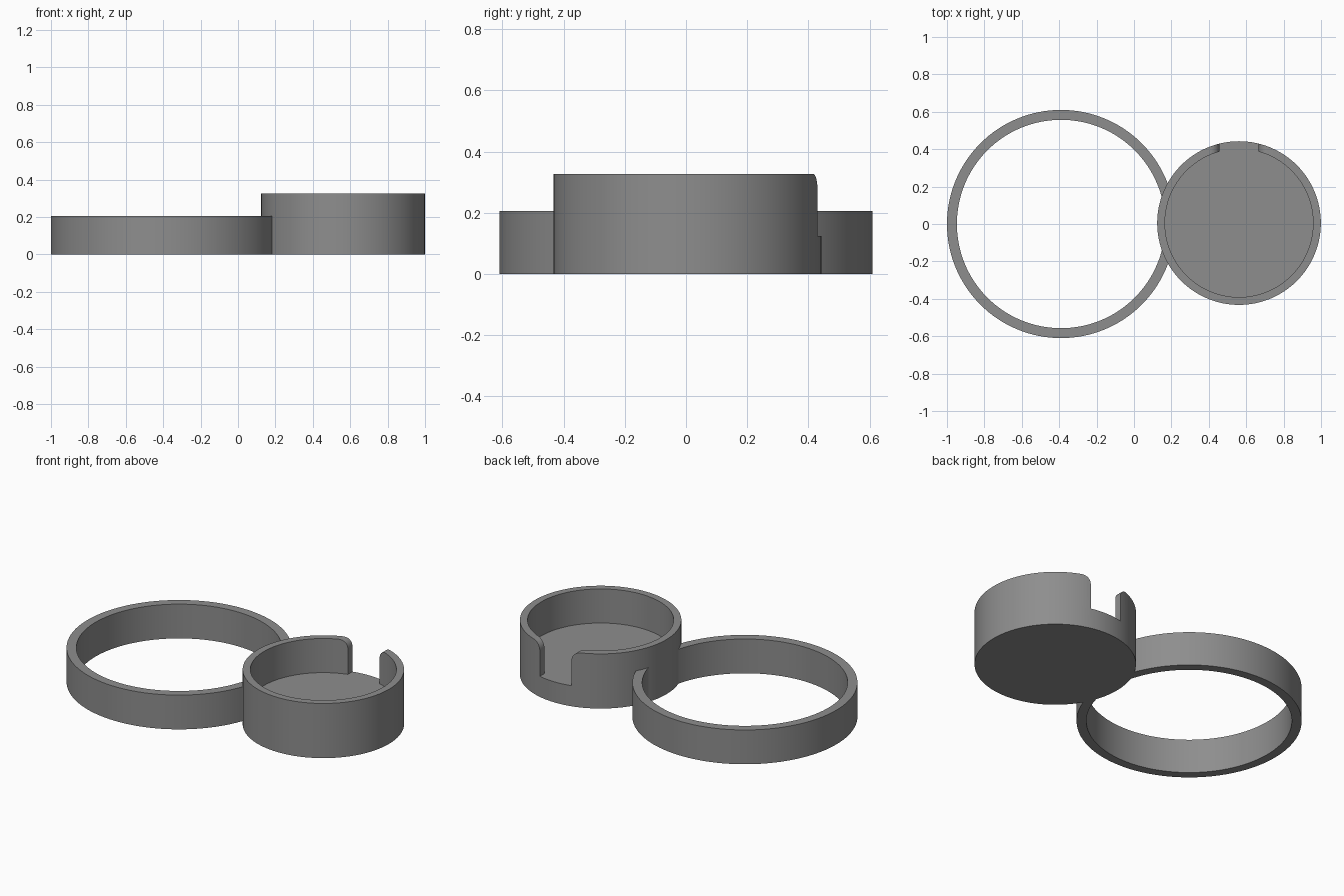
import bpy, bmesh, math

if "Cube" in bpy.data.objects:
    bpy.data.objects.remove(bpy.data.objects["Cube"])

SEG = 128
RING_X, RING_R, RING_IN, RING_H = -0.39, 0.61, 0.557, 0.205
CUP_X, CUP_Y, CUP_R, CUP_IN, CUP_H = 0.5615, 0.005, 0.4375, 0.396, 0.327
FLOOR = 0.123
SLOT, FILLET = 0.105, 0.05      # half width and top corner rounding

grey = bpy.data.materials.new("grey")
grey.diffuse_color = (0.27, 0.27, 0.27, 1)
grey.use_nodes = True
grey.node_tree.nodes["Principled BSDF"].inputs["Base Color"].default_value = grey.diffuse_color


def prism(name, pts, to3d, shift):
    """Extrude a closed 2D outline into a solid."""
    bm = bmesh.new()
    face = bm.faces.new([bm.verts.new(to3d(a, b)) for a, b in pts])
    ext = bmesh.ops.extrude_face_region(bm, geom=[face])
    verts = [v for v in ext["geom"] if isinstance(v, bmesh.types.BMVert)]
    bmesh.ops.translate(bm, verts=verts, vec=shift)
    bmesh.ops.recalc_face_normals(bm, faces=bm.faces)
    mesh = bpy.data.meshes.new(name)
    bm.to_mesh(mesh)
    bm.free()
    mesh.materials.append(grey)
    ob = bpy.data.objects.new(name, mesh)
    bpy.context.collection.objects.link(ob)
    return ob


def cylinder(name, x, y, r, z0, z1):
    pts = [(x + r * math.cos(math.tau * i / SEG), y + r * math.sin(math.tau * i / SEG))
           for i in range(SEG)]
    return prism(name, pts, lambda a, b: (a, b, z0), (0, 0, z1 - z0))


def carve(ob, cutters):
    """Subtract the cutters, apply, remove them and smooth the curved sides."""
    bpy.ops.object.select_all(action='DESELECT')
    bpy.context.view_layer.objects.active = ob
    ob.select_set(True)
    for c in cutters:
        mod = ob.modifiers.new("cut", 'BOOLEAN')
        mod.operation, mod.solver, mod.object = 'DIFFERENCE', 'EXACT', c
        bpy.ops.object.modifier_apply(modifier=mod.name)
        bpy.data.objects.remove(c)
    bpy.ops.object.shade_smooth_by_angle(angle=math.radians(30))


# Large open ring, trimmed where it meets the cup
ring = cylinder("open_ring", RING_X, 0, RING_R, 0, RING_H)
carve(ring, [cylinder("ring_hole", RING_X, 0, RING_IN, -0.1, 0.5),
             cylinder("cup_clearance", CUP_X, CUP_Y, CUP_R - 0.001, -0.1, 0.5)])

# Slot outline: straight sides flaring into rounded top corners
right = [(SLOT, FLOOR)]
for i in range(13):
    t = math.pi / 2 * i / 12
    right.append((SLOT + FILLET * (1 - math.cos(t)), CUP_H - FILLET + FILLET * math.sin(t)))
right.append((SLOT + FILLET, 0.5))
outline = right + [(-x, z) for x, z in reversed(right)]
slot = prism("slot", outline, lambda a, b: (CUP_X + a, CUP_Y + 0.2, b), (0, 0.4, 0))

# Cup with a thick base and a slot through the back wall
cup = cylinder("slotted_cup", CUP_X, CUP_Y, CUP_R, 0, CUP_H)
carve(cup, [cylinder("cup_cavity", CUP_X, CUP_Y, CUP_IN, FLOOR, 0.5), slot])
